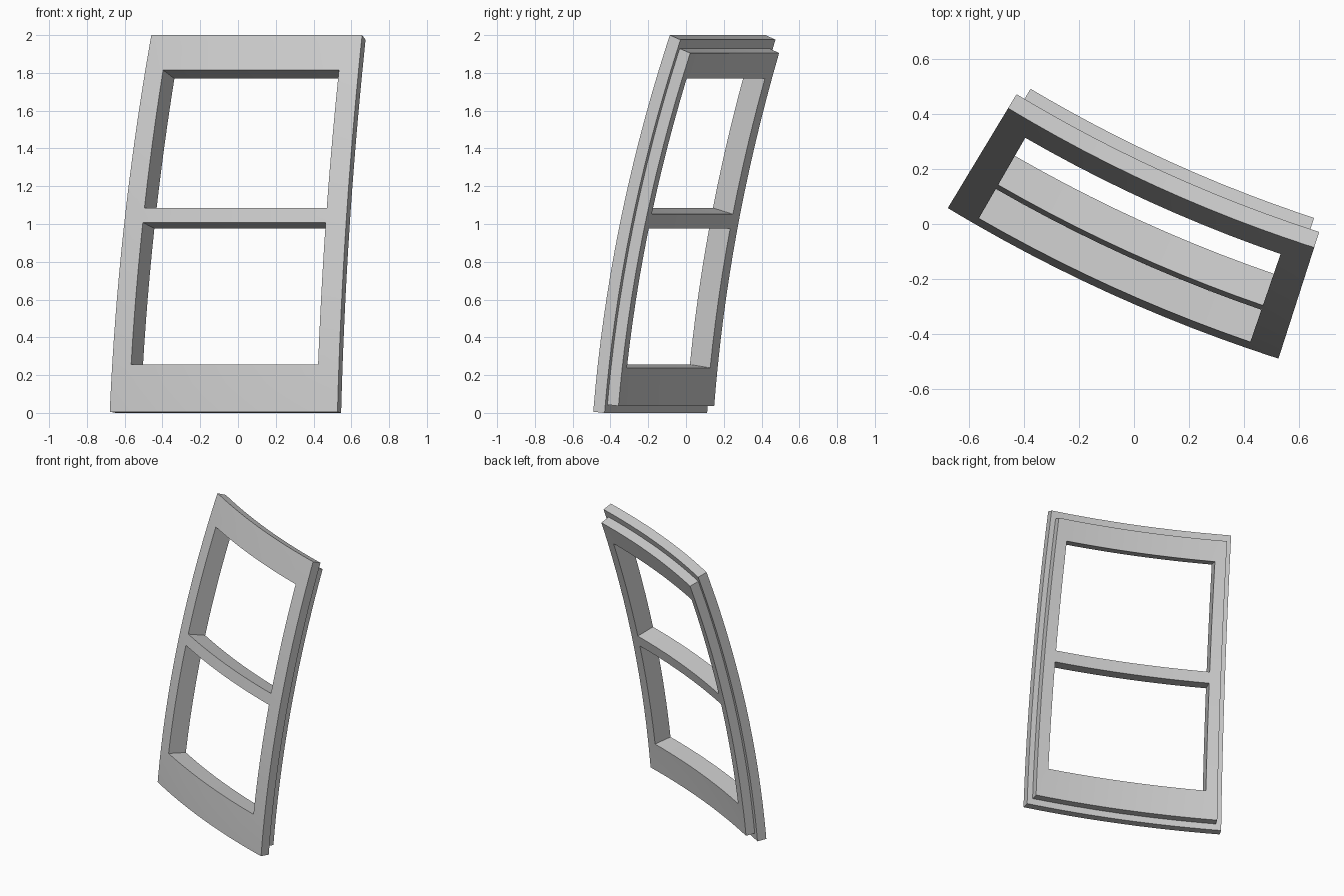
import bpy
import bmesh
from math import sin, cos, atan, radians

cube = bpy.data.objects.get("Cube")
if cube:
    bpy.data.objects.remove(cube, do_unlink=True)

# Dome that the window is a slice of: vertical axis, leaning curved profile
AXIS_X, AXIS_Y, RADIUS = 2.278, 4.954, 5.72
MID_ANGLE = 65.52
LEAN, CURVE = 0.083, 0.065


def dome_point(angle, z, depth):
    """Point at a side angle and height, pushed inwards square to the dome."""
    tilt = atan(LEAN + 2 * CURVE * z)
    r = RADIUS - LEAN * z - CURVE * z * z - depth * cos(tilt)
    a = radians(MID_ANGLE + angle)
    return (AXIS_X - r * cos(a), AXIS_Y - r * sin(a), z - 1.2 * depth * sin(tilt))


def subdivide(stops, step):
    """Fill the gaps between stops with even cuts no wider than step."""
    out = [stops[0]]
    for a, b in zip(stops, stops[1:]):
        n = max(1, round((b - a) / step))
        out += [a + (b - a) * i / n for i in range(1, n + 1)]
    return out


# Key lines of the sash: rim, opening edges, cross bar
HALF, INNER, OPEN = 6.65, 6.28, 5.48
BOTTOM, TOP = 0.006, 2.0
LOW, HIGH = 0.05, 1.953
PANES = [(0.256, 1.008), (1.085, 1.815)]
angles = subdivide([-HALF, -INNER, -OPEN, OPEN, INNER, HALF], 1.1)
heights = subdivide([BOTTOM, LOW, *PANES[0], *PANES[1], HIGH, TOP], 0.12)
depths = [0, 0.063, 0.125]


def solid(i, j, k):
    """True where the cell belongs to the front flange or the inner frame."""
    if not (0 <= i < len(angles) - 1 and 0 <= j < len(heights) - 1 and 0 <= k < 2):
        return False
    a = abs(angles[i] + angles[i + 1]) / 2
    z = (heights[j] + heights[j + 1]) / 2
    if a < OPEN and any(lo < z < hi for lo, hi in PANES):
        return False
    return k == 0 or (a < INNER and LOW < z < HIGH)


# Window frame: skin every side of a solid cell that meets empty space
bm = bmesh.new()
verts = {}


def vert(i, j, k):
    if (i, j, k) not in verts:
        verts[i, j, k] = bm.verts.new(dome_point(angles[i], heights[j], depths[k]))
    return verts[i, j, k]


for i in range(len(angles) - 1):
    for j in range(len(heights) - 1):
        for k in range(2):
            if not solid(i, j, k):
                continue
            for axis in range(3):
                for side in (0, 1):
                    near = [i, j, k]
                    near[axis] += 2 * side - 1
                    if solid(*near):
                        continue
                    loop = []
                    for p, q in ((0, 0), (1, 0), (1, 1), (0, 1)):
                        c = [i, j, k]
                        c[axis] += side
                        c[(axis + 1) % 3] += p
                        c[(axis + 2) % 3] += q
                        loop.append(vert(*c))
                    bm.faces.new(loop)
bmesh.ops.recalc_face_normals(bm, faces=bm.faces)

mesh = bpy.data.meshes.new("window_frame")
bm.to_mesh(mesh)
bm.free()
frame = bpy.data.objects.new("window_frame", mesh)
bpy.context.collection.objects.link(frame)

# Plain grey paint
grey = bpy.data.materials.new("light_grey")
grey.use_nodes = True
colour = (0.6, 0.6, 0.6, 1)
grey.diffuse_color = colour
grey.node_tree.nodes["Principled BSDF"].inputs["Base Color"].default_value = colour
mesh.materials.append(grey)

# Smooth the curved faces, keep the corners crisp
bpy.ops.object.select_all(action="DESELECT")
frame.select_set(True)
bpy.context.view_layer.objects.active = frame
bpy.ops.object.shade_smooth_by_angle(angle=radians(30))
